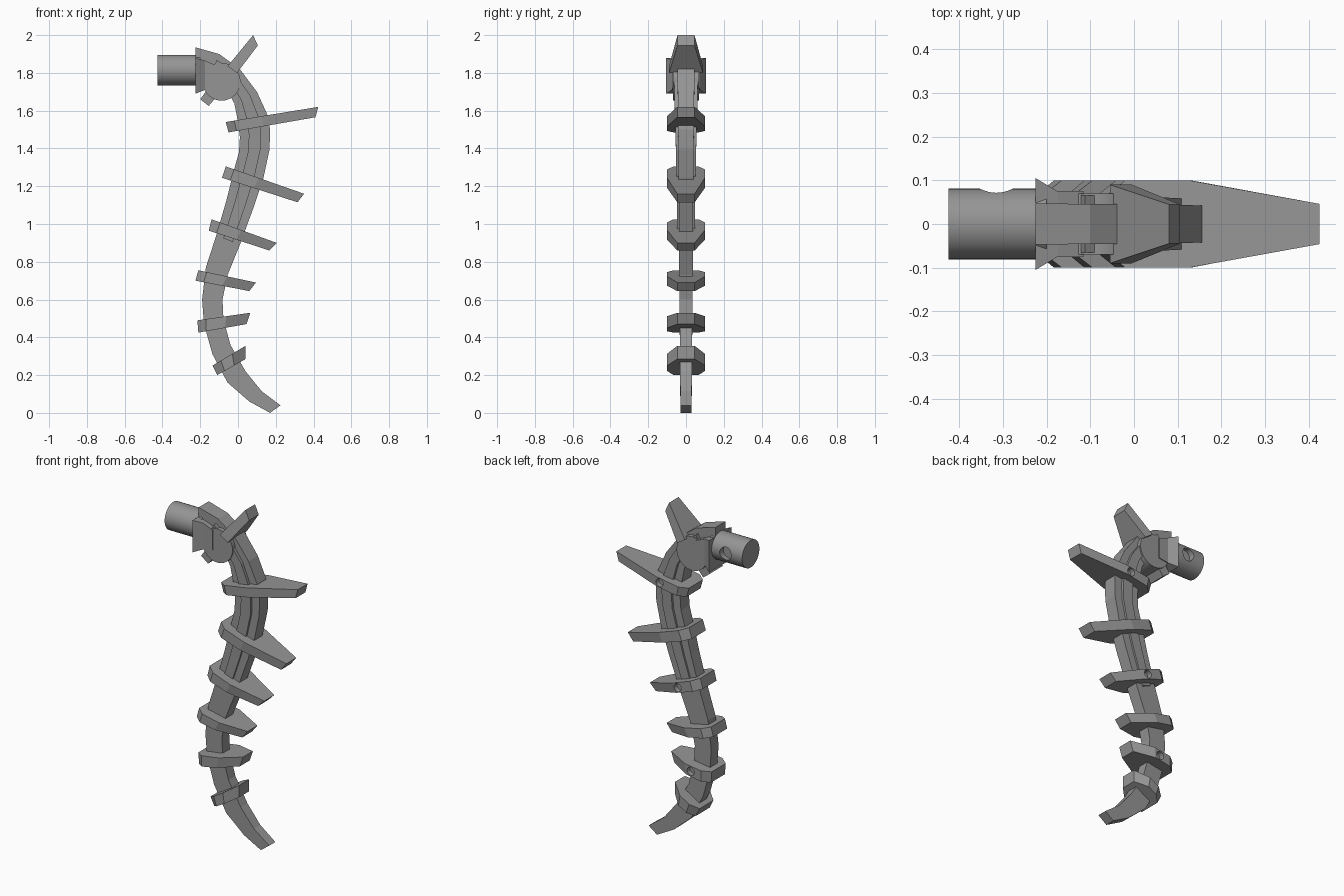
import bpy, bmesh
from math import pi
from mathutils import Vector

old = bpy.data.objects.get("Cube")
if old:
    bpy.data.objects.remove(old, do_unlink=True)

grey = bpy.data.materials.new("plain_grey")
grey.use_nodes = True
colour = (0.3, 0.3, 0.3, 1)
grey.diffuse_color = colour
grey.node_tree.nodes["Principled BSDF"].inputs["Base Color"].default_value = colour


def loft(name, sections):
    """Box-section loft; each section is (low point, high point, half width)."""
    bm = bmesh.new()
    rings = []
    for (ax, az), (bx, bz), w in sections:
        corners = ((ax, -w, az), (ax, w, az), (bx, w, bz), (bx, -w, bz))
        rings.append([bm.verts.new(c) for c in corners])
    for r, s in zip(rings, rings[1:]):
        for i in range(4):
            j = (i + 1) % 4
            bm.faces.new((r[i], r[j], s[j], s[i]))
    bm.faces.new(rings[0])
    bm.faces.new(rings[-1])
    bmesh.ops.recalc_face_normals(bm, faces=bm.faces)
    mesh = bpy.data.meshes.new(name)
    bm.to_mesh(mesh)
    bm.free()
    obj = bpy.data.objects.new(name, mesh)
    mesh.materials.append(grey)
    bpy.context.collection.objects.link(obj)
    return obj


def cylinder(name, centre, radius, depth, rotation, sides=48):
    bpy.ops.mesh.primitive_cylinder_add(vertices=sides, radius=radius, depth=depth,
                                        location=centre, rotation=rotation)
    obj = bpy.context.object
    obj.name = name
    obj.data.materials.append(grey)
    return obj


def drill(obj, centre, radius, depth):
    """Cut a blind round hole along y."""
    cutter = cylinder("hole_cutter", centre, radius, depth, (pi / 2, 0, 0), 24)
    cutter.hide_render = True
    mod = obj.modifiers.new("hole", 'BOOLEAN')
    mod.operation = 'DIFFERENCE'
    mod.solver = 'EXACT'
    mod.object = cutter
    bpy.ops.object.select_all(action='DESELECT')
    bpy.context.view_layer.objects.active = obj
    obj.select_set(True)
    bpy.ops.object.modifier_apply(modifier=mod.name)
    bpy.data.objects.remove(cutter, do_unlink=True)


def smooth(obj):
    bpy.ops.object.select_all(action='DESELECT')
    bpy.context.view_layer.objects.active = obj
    obj.select_set(True)
    bpy.ops.object.shade_smooth_by_angle(angle=0.5)


def mix(a, b, t):
    return tuple(Vector(a).lerp(Vector(b), t))


# Curved spine: pairs of inner and outer edge points from socket to tip
spine = [
    ((-.225, 1.86), (-.225, 1.935)), ((-.14, 1.8), (-.1, 1.9)),
    ((-.07, 1.73), (.01, 1.82)), ((-.02, 1.64), (.1, 1.7)),
    ((0, 1.54), (.155, 1.58)), ((.01, 1.46), (.17, 1.5)),
    ((.005, 1.38), (.167, 1.395)), ((-.02, 1.29), (.135, 1.245)),
    ((-.06, 1.13), (.087, 1.1)), ((-.115, .94), (.01, .89)),
    ((-.17, .77), (-.055, .73)), ((-.19, .6), (-.082, .6)),
    ((-.18, .47), (-.077, .495)), ((-.135, .31), (-.04, .36)),
    ((-.055, .16), (.04, .22)), ((.06, .06), (.125, .115)),
    ((.17, 0), (.225, .04)),
]
last = len(spine) - 1
loft("spine", [(a, b, .047 - .018 * i / last) for i, (a, b) in enumerate(spine)])

# Raised rail along both sides of the upper spine
loft("side_rail", [(mix(a, b, .3), mix(a, b, .7), .066 - .0025 * i)
                   for i, (a, b) in enumerate(spine[1:10])])

# Spiked collars: back top, tip top, tip bottom, back bottom, taper start, hole position
collars = [
    ((-.065, 1.54), (.425, 1.62), (.41, 1.565), (-.05, 1.485), .39, .34),
    ((-.065, 1.305), (.35, 1.16), (.315, 1.115), (-.085, 1.245), .42, None),
    ((-.14, 1.025), (.205, .9), (.165, .86), (-.155, .965), .46, .4),
    ((-.21, .755), (.095, .69), (.06, .645), (-.225, .7), .5, None),
    ((-.215, .49), (.065, .53), (.045, .47), (-.21, .425), .55, .42),
    ((-.135, .25), (.04, .355), (.04, .285), (-.11, .2), .6, None),
]
for n, (bt, tt, tb, bb, taper, hole) in enumerate(collars, 1):
    chamfer = .045 / (tt[0] - bt[0])
    stations = ((0, .065), (chamfer, .1), (taper, .1), (1, .046))
    collar = loft(f"spiked_collar_{n}",
                  [(mix(bb, tb, t), mix(bt, tt, t), w) for t, w in stations])
    if hole:
        x, z = mix(mix(bb, tb, hole), mix(bt, tt, hole), .5)
        drill(collar, (x, .1, z), .024, .06)

# Round hub at the bend
smooth(cylinder("hub", (-.087, 0, 1.753), .1, .14, (pi / 2, 0, 0)))

# Horn rising from the hub
loft("horn", [((-.005, 1.8), (-.055, 1.835), .09), ((.105, 1.945), (.08, 2), .045)])

# Lug below the hub
loft("hub_lug", [((-.155, 1.625), (-.2, 1.66), .06), ((-.1, 1.69), (-.15, 1.73), .06)])

# Flared socket and the connecting pin with its side hole
loft("flared_socket", [((-.225, 1.69), (-.225, 1.88), .105),
                       ((-.175, 1.71), (-.175, 1.865), .075),
                       ((-.115, 1.72), (-.115, 1.84), .075)])
pin = cylinder("connecting_pin", (-.3125, 0, 1.815), .081, .225, (0, pi / 2, 0))
drill(pin, (-.315, .08, 1.815), .038, .07)
smooth(pin)
